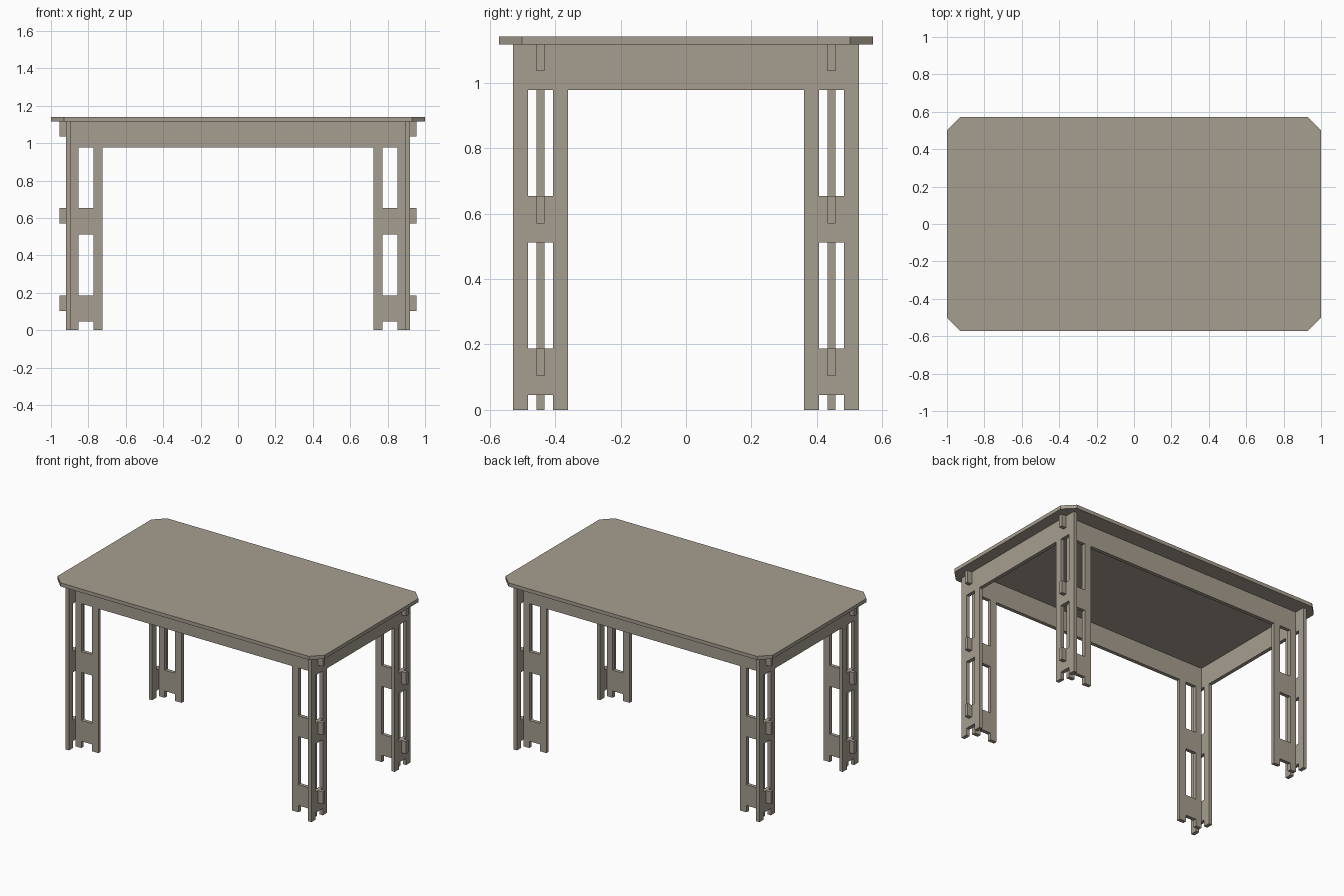
import bpy, math
from mathutils import Matrix

if "Cube" in bpy.data.objects:
    bpy.data.objects.remove(bpy.data.objects["Cube"])

mat = bpy.data.materials.new("warm grey")
mat.diffuse_color = (0.381, 0.342, 0.279, 1)
mat.use_nodes = True
mat.node_tree.nodes["Principled BSDF"].inputs["Base Color"].default_value = mat.diffuse_color

T = 0.0244            # sheet thickness
TOP = 1.1165          # underside of table top
RAIL = 0.977          # underside of the rails
WINDOWS = [(0.187, 0.512), (0.653, RAIL)]
FOOT = 0.046


def sheet(name, loops, matrix):
    """Flat sheet with holes, cut from closed outlines and extruded by T."""
    cu = bpy.data.curves.new(name, 'CURVE')
    cu.dimensions = '2D'
    cu.fill_mode = 'BOTH'
    cu.extrude = T / 2
    for pts in loops:
        sp = cu.splines.new('POLY')
        sp.points.add(len(pts) - 1)
        for p, (u, v) in zip(sp.points, pts):
            p.co = (u, v, 0, 1)
        sp.use_cyclic_u = True
    tmp = bpy.data.objects.new(name + "_outline", cu)
    bpy.context.collection.objects.link(tmp)
    bpy.context.view_layer.update()
    dg = bpy.context.evaluated_depsgraph_get()
    me = bpy.data.meshes.new_from_object(tmp.evaluated_get(dg))
    bpy.data.objects.remove(tmp)
    me.transform(matrix)
    me.materials.clear()
    me.materials.append(mat)
    for p in me.polygons:
        p.use_smooth = False
        p.material_index = 0
    me.name = name
    ob = bpy.data.objects.new(name, me)
    bpy.context.collection.objects.link(ob)
    return ob


def frame_loops(outer, slot_out, slot_in, inner, tab=None):
    """Rail with two pierced legs; optional tabs stick out of the sides."""
    half = [(inner, RAIL), (inner, 0), (slot_in, 0), (slot_in, FOOT),
            (slot_out, FOOT), (slot_out, 0), (outer, 0)]
    if tab:
        for a, b in [(0.103, 0.187), (0.57, 0.653), (1.035, TOP)]:
            half += [(outer, a), (tab, a), (tab, b)]
            if b < TOP:
                half.append((outer, b))
    else:
        half.append((outer, TOP))
    loops = [half + [(-u, v) for u, v in reversed(half)]]
    for s in (1, -1):
        for a, b in WINDOWS:
            loops.append([(s * slot_in, a), (s * slot_out, a),
                          (s * slot_out, b), (s * slot_in, b)])
    return loops


upright = Matrix.Rotation(math.pi / 2, 4, 'X')
sideways = Matrix.Rotation(math.pi / 2, 4, 'Z') @ upright

# long frames with tabs, front and back
for name, y in (("front_frame", -0.445), ("back_frame", 0.445)):
    sheet(name, frame_loops(0.896, 0.853, 0.773, 0.725, 0.955),
          Matrix.Translation((0, y, 0)) @ upright)

# end frames, left and right
for name, x in (("left_frame", -0.908), ("right_frame", 0.908)):
    sheet(name, frame_loops(0.529, 0.483, 0.407, 0.361),
          Matrix.Translation((x, 0, 0)) @ sideways)

# table top with clipped corners
X, Y, C = 1.0, 0.571, 0.07
sheet("table_top",
      [[(X, -Y + C), (X, Y - C), (X - C, Y), (-X + C, Y),
        (-X, Y - C), (-X, -Y + C), (-X + C, -Y), (X - C, -Y)]],
      Matrix.Translation((0, 0, TOP + T / 2)))
